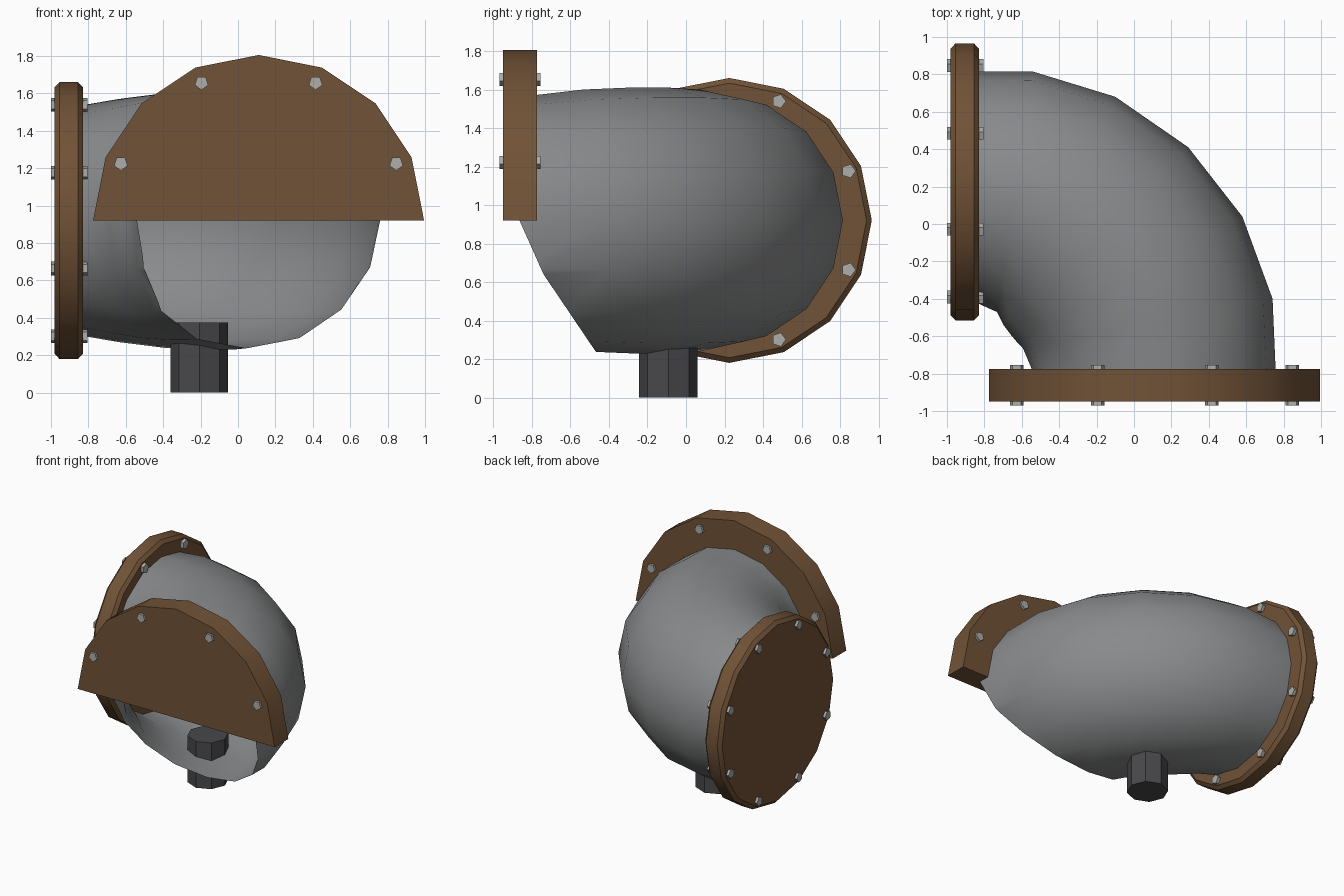
import bpy, bmesh, math
from mathutils import Vector

if "Cube" in bpy.data.objects:
    bpy.data.objects.remove(bpy.data.objects["Cube"])


def material(name, color):
    m = bpy.data.materials.new(name)
    m.diffuse_color = (*color, 1)
    m.use_nodes = True
    m.node_tree.nodes["Principled BSDF"].inputs["Base Color"].default_value = m.diffuse_color
    return m


BROWN = material("brown", (0.165, 0.085, 0.038))
GREY = material("pipe grey", (0.25, 0.255, 0.26))
DARK = material("dark grey", (0.065, 0.065, 0.07))
STEEL = material("bolt grey", (0.42, 0.42, 0.41))


def loft(rings, bm, cap=True):
    """Bridge equal closed rings of points, optionally closing both ends."""
    vs = [[bm.verts.new(p) for p in ring] for ring in rings]
    n = len(vs[0])
    for a, b in zip(vs, vs[1:]):
        for i in range(n):
            j = (i + 1) % n
            bm.faces.new((a[i], a[j], b[j], b[i]))
    if cap:
        bm.faces.new(vs[0][::-1])
        bm.faces.new(vs[-1])


def finish(name, bm, mat, angle=None):
    bmesh.ops.recalc_face_normals(bm, faces=bm.faces)
    me = bpy.data.meshes.new(name)
    bm.to_mesh(me)
    bm.free()
    me.materials.append(mat)
    ob = bpy.data.objects.new(name, me)
    bpy.context.collection.objects.link(ob)
    if angle:
        bpy.ops.object.select_all(action='DESELECT')
        ob.select_set(True)
        bpy.context.view_layer.objects.active = ob
        bpy.ops.object.shade_smooth_by_angle(angle=math.radians(angle))
    return ob


def arc(r, n, start=0.0, sweep=2 * math.pi, closed=True):
    count = n if closed else n + 1
    return [(r * math.cos(start + sweep * i / n), r * math.sin(start + sweep * i / n))
            for i in range(count)]


Z = 0.92                      # height of the pipe axis
SIDE_Y, FRONT_X = 0.225, 0.11  # flange centres

# Elbow pipe: axis x, axis y, heading in degrees, radius
path = [(-0.90, 0.21, 0, 0.605), (-0.636, 0.172, 8.5, 0.65), (-0.398, 0.069, 26, 0.68),
        (-0.185, -0.09, 43.5, 0.69), (-0.024, -0.295, 61, 0.69), (0.074, -0.533, 78.7, 0.68),
        (0.105, -0.775, 90, 0.652), (0.11, -0.87, 90, 0.65)]
rings = []
for x, y, h, r in path:
    h = math.radians(h)
    rings.append([(x + u * math.sin(h), y + u * math.cos(h), Z + v) for u, v in arc(r, 16)])
bm = bmesh.new()
loft(rings, bm, cap=False)
# Slanted mouth below the half flange
for (y0, z0), (y1, z1) in [((-0.865, 0.92), (-0.74, 0.64)), ((-0.74, 0.64), (-0.48, 0.255))]:
    normal = Vector((0, z1 - z0, y0 - y1)).normalized()   # points towards the mouth
    bmesh.ops.bisect_plane(bm, geom=bm.verts[:] + bm.edges[:] + bm.faces[:], dist=1e-5,
                           plane_co=(0, y0, z0), plane_no=normal, clear_outer=True)
finish("elbow_pipe", bm, GREY, 60)

# Round side flange with chamfered rims
bm = bmesh.new()
loft([[(x, SIDE_Y + u, Z + v) for u, v in arc(r, 16)]
      for x, r in [(-0.98, 0.713), (-0.955, 0.74), (-0.855, 0.74), (-0.83, 0.713)]], bm)
finish("side_flange", bm, BROWN, 30)

# Half-round front flange
bm = bmesh.new()
loft([[(FRONT_X + u, y, Z + v) for u, v in arc(0.885, 8, 0, math.pi, False)]
      for y in (-0.95, -0.775)], bm)
finish("front_flange", bm, BROWN, 30)

# Bolts through the side flange
bm = bmesh.new()
for k in range(8):
    a = math.radians(22.5 + 45 * k)
    cy, cz = SIDE_Y + 0.67 * math.cos(a), Z + 0.67 * math.sin(a)
    loft([[(x, cy + u, cz + v) for u, v in arc(0.038, 5)] for x in (-1.0, -0.805)], bm)
finish("side_bolts", bm, STEEL)

# Bolts through the front flange
bm = bmesh.new()
for k in range(4):
    a = math.radians(22.5 + 45 * k)
    cx, cz = FRONT_X + 0.797 * math.cos(a), Z + 0.797 * math.sin(a)
    loft([[(cx + u, y, cz + v) for u, v in arc(0.038, 5, -math.pi / 2)]
          for y in (-0.97, -0.755)], bm)
finish("front_bolts", bm, STEEL)

# Eight-sided drain plug through the bottom
bm = bmesh.new()
loft([[(-0.207 + u, -0.092 + v, z) for u, v in arc(0.153, 8)] for z in (0, 0.375)], bm)
finish("drain_plug", bm, DARK)
